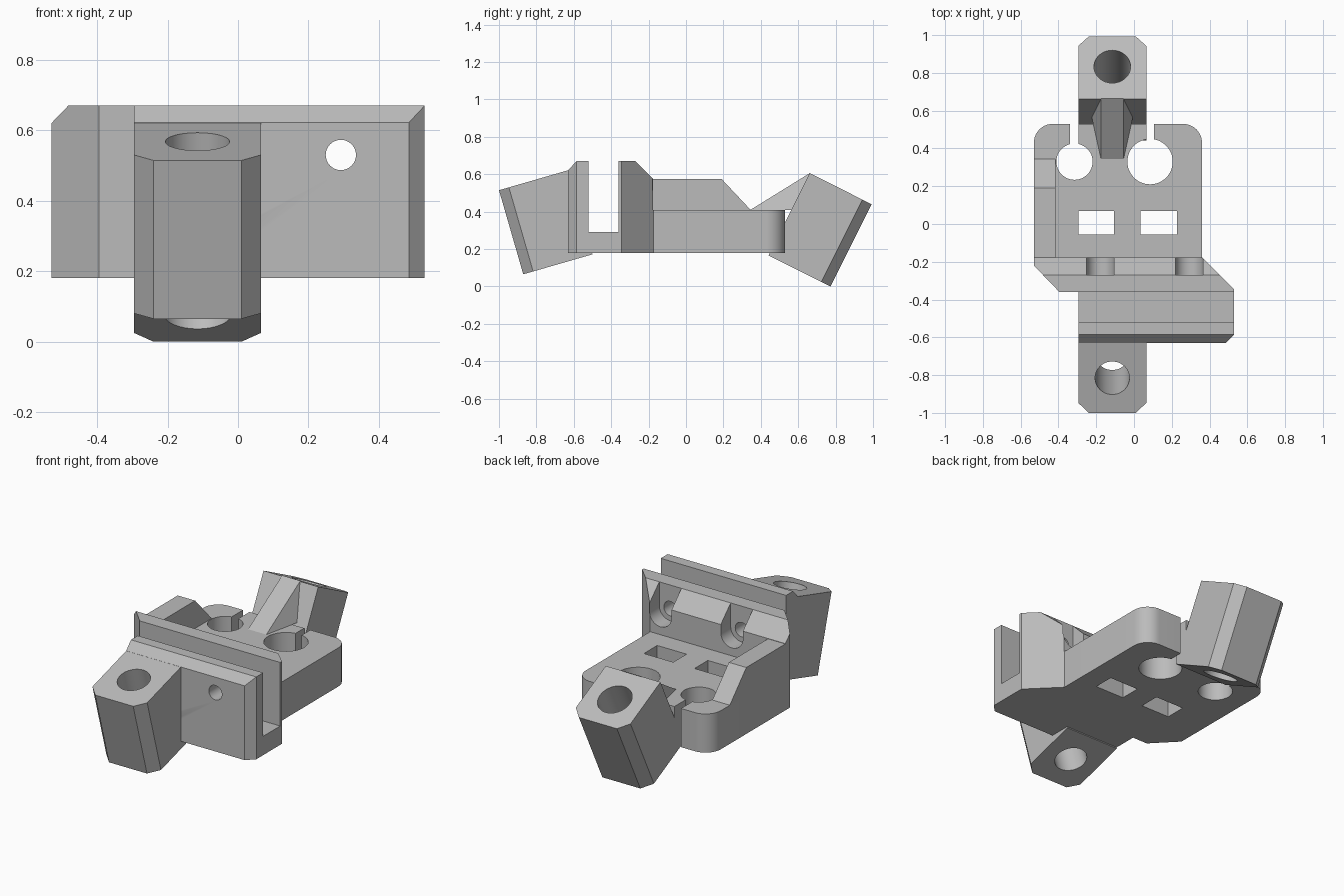
import bpy, bmesh, math
from mathutils import Matrix, Vector

old = bpy.data.objects.get("Cube")
if old:
    bpy.data.objects.remove(old, do_unlink=True)

grey = bpy.data.materials.new("plain_grey")
grey.use_nodes = True
colour = (0.5, 0.5, 0.5, 1)
grey.diffuse_color = colour
grey.node_tree.nodes["Principled BSDF"].inputs["Base Color"].default_value = colour

BOTTOM, DECK, TOP = 0.18, 0.41, 0.67
MID = -0.115          # x centre of both bored lugs


def prism(points, lo, hi, axis="z"):
    """Extrude a flat outline between lo and hi along an axis."""
    place = {"x": lambda a, b, h: (h, a, b),
             "y": lambda a, b, h: (a, h, b),
             "z": lambda a, b, h: (a, b, h)}[axis]
    bm = bmesh.new()
    face = bm.faces.new([bm.verts.new(place(a, b, lo)) for a, b in points])
    new = bmesh.ops.extrude_face_region(bm, geom=[face])["geom"]
    shift = Vector(place(0, 0, hi - lo))
    bmesh.ops.translate(bm, vec=shift, verts=[v for v in new if isinstance(v, bmesh.types.BMVert)])
    bmesh.ops.recalc_face_normals(bm, faces=bm.faces)
    return bm


def rect(x0, x1, y0, y1):
    return [(x0, y0), (x1, y0), (x1, y1), (x0, y1)]


def arc(cx, cy, r, start, end, n=12):
    angles = [math.radians(start + (end - start) * i / n) for i in range(n + 1)]
    return [(cx + r * math.cos(a), cy + r * math.sin(a)) for a in angles]


def circle(cx, cy, r, n=48):
    return arc(cx, cy, r, 0, 360, n)[:-1]


def trim(bm, point, normal):
    """Slice off everything on the normal's side and close the cut."""
    geom = bm.verts[:] + bm.edges[:] + bm.faces[:]
    cut = bmesh.ops.bisect_plane(bm, geom=geom, plane_co=point, plane_no=normal,
                                 clear_outer=True)["geom_cut"]
    bmesh.ops.contextual_create(bm, geom=[e for e in cut if isinstance(e, bmesh.types.BMEdge)])
    bmesh.ops.recalc_face_normals(bm, faces=bm.faces)


def add(name, bm):
    mesh = bpy.data.meshes.new(name)
    bm.to_mesh(mesh)
    bm.free()
    mesh.materials.append(grey)
    obj = bpy.data.objects.new(name, mesh)
    bpy.context.collection.objects.link(obj)
    return obj


def carve(obj, cutters):
    """Subtract cutter solids, bake the result and discard the cutters."""
    tools = [add("cutter", bm) for bm in cutters]
    for tool in tools:
        tool.hide_render = True
        mod = obj.modifiers.new("cut", "BOOLEAN")
        mod.operation, mod.solver, mod.object = "DIFFERENCE", "EXACT", tool
    graph = bpy.context.evaluated_depsgraph_get()
    baked = bpy.data.meshes.new_from_object(obj.evaluated_get(graph))
    obj.modifiers.clear()
    obj.data = baked
    for tool in tools:
        bpy.data.objects.remove(tool, do_unlink=True)


# Base plate with rounded rear corners, clip holes, slits and windows
outline = [(-0.53, -0.22), (-0.395, -0.36), (0.53, -0.36), (0.53, -0.345), (0.36, -0.175)]
outline += arc(0.26, 0.43, 0.1, 0, 90) + arc(-0.43, 0.43, 0.1, 90, 180)
base = add("base_plate", prism(outline, BOTTOM, DECK))
holes = [circle(-0.315, 0.33, 0.096), circle(0.085, 0.33, 0.12),
         rect(-0.338, -0.295, 0.38, 0.6), rect(0.065, 0.105, 0.4, 0.6),
         rect(-0.295, -0.105, -0.055, 0.07), rect(0.035, 0.228, -0.055, 0.07)]
carve(base, [prism(h, 0, 0.6) for h in holes])

# Side wall with sloping rear end
add("side_wall", prism([(-0.2, DECK), (0.345, DECK), (0.19, 0.575), (-0.2, 0.575)],
                       -0.53, -0.415, "x"))

# Rear jaw, sloped behind and trimmed at both ends
bm = prism([(-0.36, DECK), (-0.36, TOP), (-0.27, TOP), (-0.177, 0.577), (-0.177, DECK)],
           -0.53, 0.53, "x")
trim(bm, (-0.53, -0.22, 0), (-0.14, -0.135, 0))
trim(bm, (0.53, -0.345, 0), (1, 1, 0))
rear_jaw = add("rear_jaw", bm)

# Slot floor and front jaw, chamfered on the top and outer end
add("slot_floor", prism(rect(-0.295, 0.53, -0.53, -0.35), BOTTOM, 0.292))
bm = prism([(-0.63, BOTTOM), (-0.63, 0.622), (-0.585, TOP), (-0.52, TOP), (-0.52, BOTTOM)],
           -0.295, 0.53, "x")
trim(bm, (0.53, -0.585, 0), (1, -1, 0))
front_jaw = add("front_jaw", bm)


def lug_matrix(y, z, tilt):
    return Matrix.Translation((MID, y, z)) @ Matrix.Rotation(math.radians(tilt), 4, "X")


def lug(name, matrix, depth, length, inward):
    """Chamfered block standing on its outer lower edge."""
    w, c = 0.18, 0.055
    plan = [(-w, c), (c - w, 0), (w - c, 0), (w, c), (w, depth), (-w, depth)]
    bm = prism([(x, y * inward) for x, y in plan], 0, length)
    bm.transform(matrix)
    return add(name, bm)


def bore(matrix, y, r):
    bm = prism(circle(0, y, r), -0.2, 0.7)
    bm.transform(matrix)
    return bm


# Tilted lugs at front and rear, each bored along its length
front_m = lug_matrix(-0.87, 0.065, 16.1)
rear_m = lug_matrix(0.772, 0.0, -26.6)
front_lug = lug("front_lug", front_m, 0.385, 0.468, 1)
rear_lug = lug("rear_lug", rear_m, 0.37, 0.492, -1)
carve(front_lug, [bore(front_m, 0.192, 0.091)])
carve(rear_lug, [bore(rear_m, -0.178, 0.097)])

# Screw holes through both jaws, with open head recesses behind
SCREWS = (-0.178, 0.292)


def screw_holes():
    return [prism(circle(x, 0.53, 0.043, 32), -0.8, -0.1, "y") for x in SCREWS]


recesses = [prism(arc(x, 0.53, 0.073, 180, 360, 20) + [(x + 0.073, 0.8), (x - 0.073, 0.8)],
                  -0.27, -0.1, "y") for x in SCREWS]
carve(rear_jaw, screw_holes() + recesses)
carve(front_jaw, screw_holes() + [bore(front_m, 0.192, 0.091)])

# Tapered brace between the deck and the rear lug
bm = bmesh.new()
for half, y, z in ((0.06, 0.345, DECK), (0.11, 0.57, DECK), (0.06, 0.665, 0.608)):
    for side in (-1, 1):
        bm.verts.new((MID + side * half, y, z))
bmesh.ops.convex_hull(bm, input=bm.verts)
bmesh.ops.recalc_face_normals(bm, faces=bm.faces)
add("rear_brace", bm)

# Smooth the curved walls and keep every real edge sharp
for obj in bpy.context.collection.objects:
    if obj.type == "MESH" and grey.name in obj.data.materials:
        obj.data.shade_smooth()
        obj.data.set_sharp_from_angle(angle=math.radians(25))
